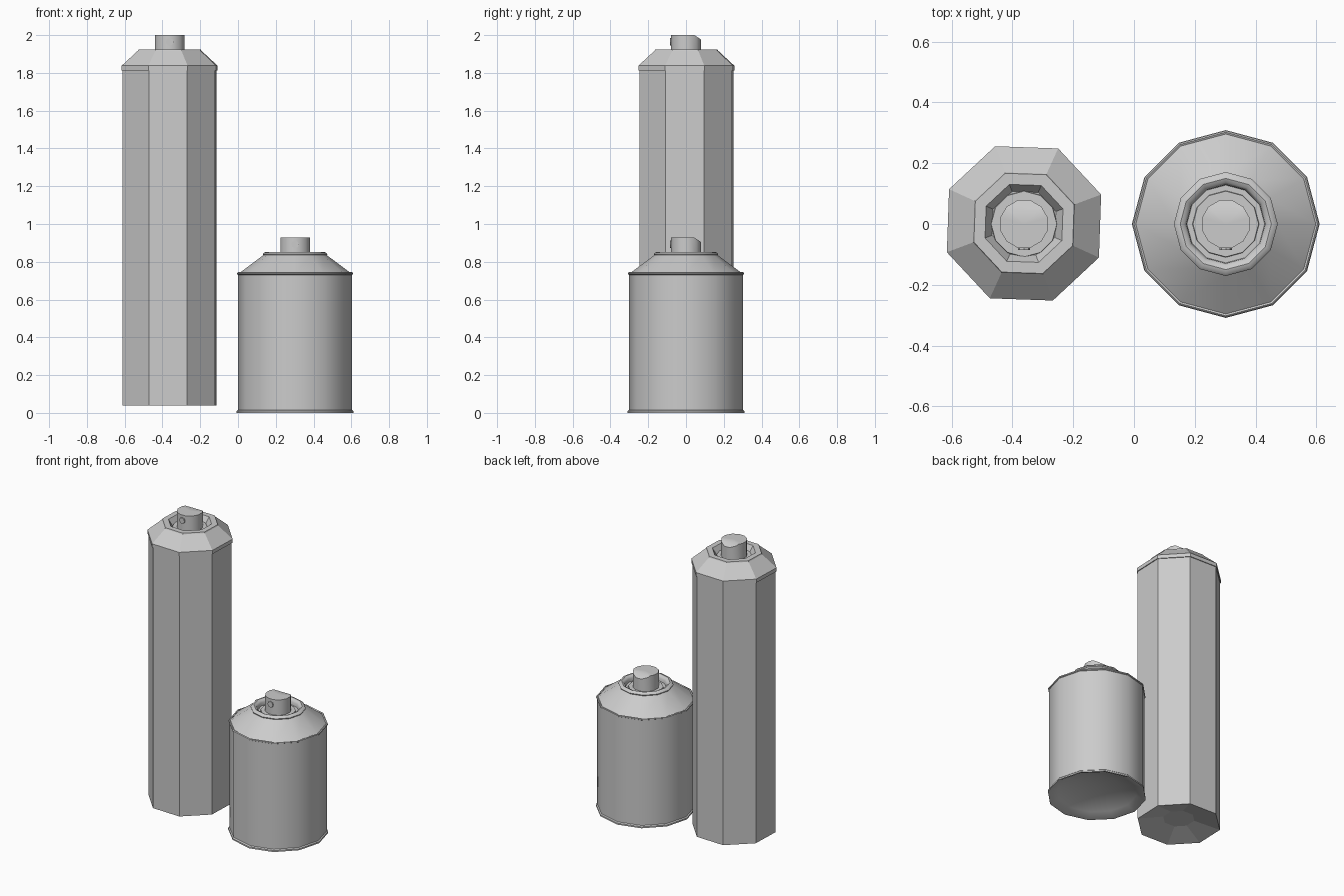
import bpy, bmesh, math
from mathutils import Vector, Matrix

if "Cube" in bpy.data.objects:
    bpy.data.objects.remove(bpy.data.objects["Cube"])

grey = bpy.data.materials.new("light grey")
grey.diffuse_color = (0.6, 0.6, 0.6, 1)
grey.use_nodes = True
grey.node_tree.nodes["Principled BSDF"].inputs["Base Color"].default_value = grey.diffuse_color


def finish(name, bm, loc, smooth=None):
    bmesh.ops.recalc_face_normals(bm, faces=bm.faces)
    me = bpy.data.meshes.new(name)
    bm.to_mesh(me)
    bm.free()
    me.materials.append(grey)
    ob = bpy.data.objects.new(name, me)
    ob.location = loc
    bpy.context.collection.objects.link(ob)
    if smooth:
        bpy.ops.object.select_all(action='DESELECT')
        bpy.context.view_layer.objects.active = ob
        ob.select_set(True)
        bpy.ops.object.shade_smooth_by_angle(angle=math.radians(smooth))
    return ob


def lathe(profile, sides, turn=0):
    """Spin an (r, z) profile around z; r = 0 makes a pole."""
    bm = bmesh.new()
    rings = []
    for r, z in profile:
        if r == 0:
            rings.append([bm.verts.new((0, 0, z))] * sides)
        else:
            angles = [math.radians(turn) + math.tau * i / sides for i in range(sides)]
            rings.append([bm.verts.new((r * math.cos(a), r * math.sin(a), z)) for a in angles])
    for low, high in zip(rings, rings[1:]):
        for i in range(sides):
            j = (i + 1) % sides
            quad = list(dict.fromkeys([low[i], low[j], high[j], high[i]]))
            bm.faces.new(quad)
    return bm


def spray_cap(name, x, base, top):
    # collar around the valve
    finish(name + "_valve_collar",
           lathe([(0.112, base - 0.01), (0.108, base + 0.008), (0, base + 0.008)], 12), (x, 0, 0), 35)
    # button with the rear edge of its top sloped off
    bm = lathe([(0, base), (0.081, base), (0.081, top), (0, top)], 12, 15)
    cut = bmesh.ops.bisect_plane(bm, geom=bm.verts[:] + bm.edges[:] + bm.faces[:],
                                 plane_co=(0, 0.045, top), plane_no=Vector((0, 0.022, 0.033)),
                                 clear_outer=True)
    edges = [e for e in cut["geom_cut"] if isinstance(e, bmesh.types.BMEdge)]
    bmesh.ops.holes_fill(bm, edges=edges)
    finish(name + "_button", bm, (x, 0, 0), 35)
    # round outlet on the front
    bm = bmesh.new()
    bmesh.ops.create_cone(bm, cap_ends=True, segments=8, radius1=0.02, radius2=0.02, depth=0.012,
                          matrix=Matrix.Rotation(math.pi / 2, 4, 'X'))
    finish(name + "_outlet", bm, (x, -0.08, top - 0.036))


# tall eight-sided can, faceted
TX, TURN = -0.362, 20.5
finish("tall_body", lathe([(0, 0.08), (0.10, 0.08), (0.265, 0.04), (0.265, 1.82)], 8, TURN), (TX, 0.002, 0))
finish("tall_shoulder", lathe([(0.262, 1.813), (0.271, 1.813), (0.271, 1.838), (0.179, 1.918),
                               (0.176, 1.925), (0.137, 1.925), (0.112, 1.885), (0, 1.885)], 8, TURN),
       (TX, 0.002, 0))
spray_cap("tall", TX, 1.885, 2.0)

# short twelve-sided can, smooth
SX = 0.302
finish("short_body", lathe([(0, 0.07), (0.15, 0.055), (0.25, 0.025), (0.298, 0.0), (0.309, 0.0),
                            (0.309, 0.01), (0.302, 0.016), (0.302, 0.735)], 12), (SX, 0, 0), 35)
finish("short_rim", lathe([(0.302, 0.731), (0.307, 0.734), (0.307, 0.741), (0.302, 0.745),
                           (0.296, 0.742)], 12), (SX, 0, 0), 35)
finish("short_shoulder", lathe([(0.298, 0.738), (0.168, 0.835)], 12), (SX, 0, 0), 35)
finish("short_top_ring", lathe([(0.168, 0.833), (0.171, 0.841), (0.164, 0.849), (0.150, 0.853),
                                (0.137, 0.847), (0.130, 0.835), (0.128, 0.815), (0, 0.815)], 12),
       (SX, 0, 0), 40)
spray_cap("short", SX, 0.815, 0.928)
